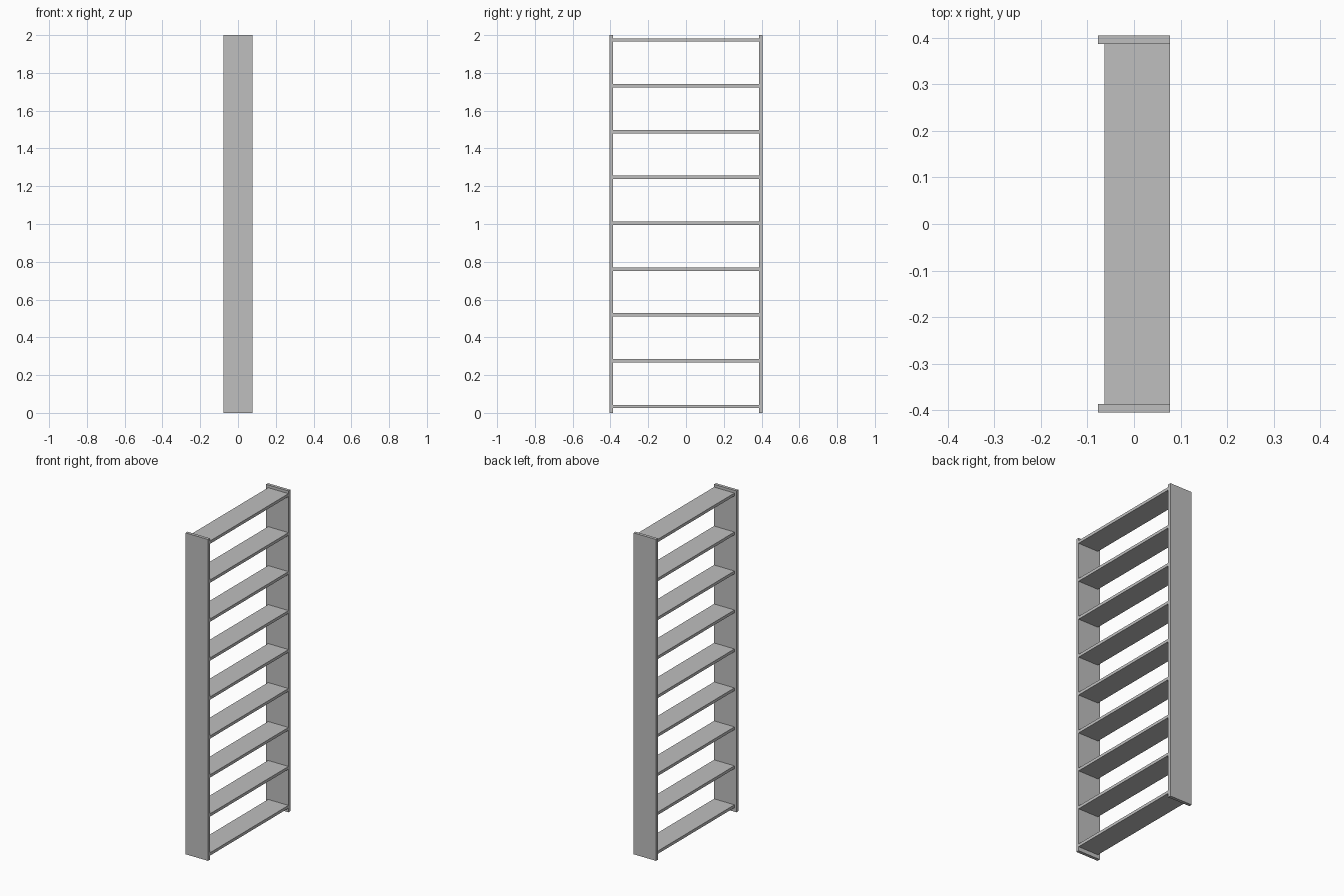
import bpy

cube = bpy.data.objects.get("Cube")
if cube:
    bpy.data.objects.remove(cube, do_unlink=True)

# Single plain grey finish
grey = bpy.data.materials.new("light_grey")
grey.use_nodes = True
COLOUR = (0.52, 0.52, 0.52, 1)
grey.diffuse_color = COLOUR
grey.node_tree.nodes["Principled BSDF"].inputs["Base Color"].default_value = COLOUR


def board(name, low, high):
    """Add a box spanning two opposite corners."""
    centre = [(a + b) / 2 for a, b in zip(low, high)]
    bpy.ops.mesh.primitive_cube_add(size=1, location=centre)
    ob = bpy.context.object
    ob.name = name
    ob.scale = [b - a for a, b in zip(low, high)]
    bpy.ops.object.transform_apply(location=False, rotation=False, scale=True)
    ob.data.materials.append(grey)


HALF_DEPTH = 0.077
OUTER, INNER = 0.405, 0.386
HEIGHT = 2.0
SHELVES = 9
THICKNESS = 0.018
LOWEST, HIGHEST = 0.034, 1.974

# Upright side panels
board("front_side_panel", (-HALF_DEPTH, -OUTER, 0), (HALF_DEPTH, -INNER, HEIGHT))
board("back_side_panel", (-HALF_DEPTH, INNER, 0), (HALF_DEPTH, OUTER, HEIGHT))

# Evenly spaced shelves, flush with the +x edge and set back from the -x edge
for i in range(SHELVES):
    z = LOWEST + (HIGHEST - LOWEST) * i / (SHELVES - 1)
    board(f"shelf_{i + 1}", (-0.063, -INNER, z - THICKNESS / 2),
          (HALF_DEPTH, INNER, z + THICKNESS / 2))
